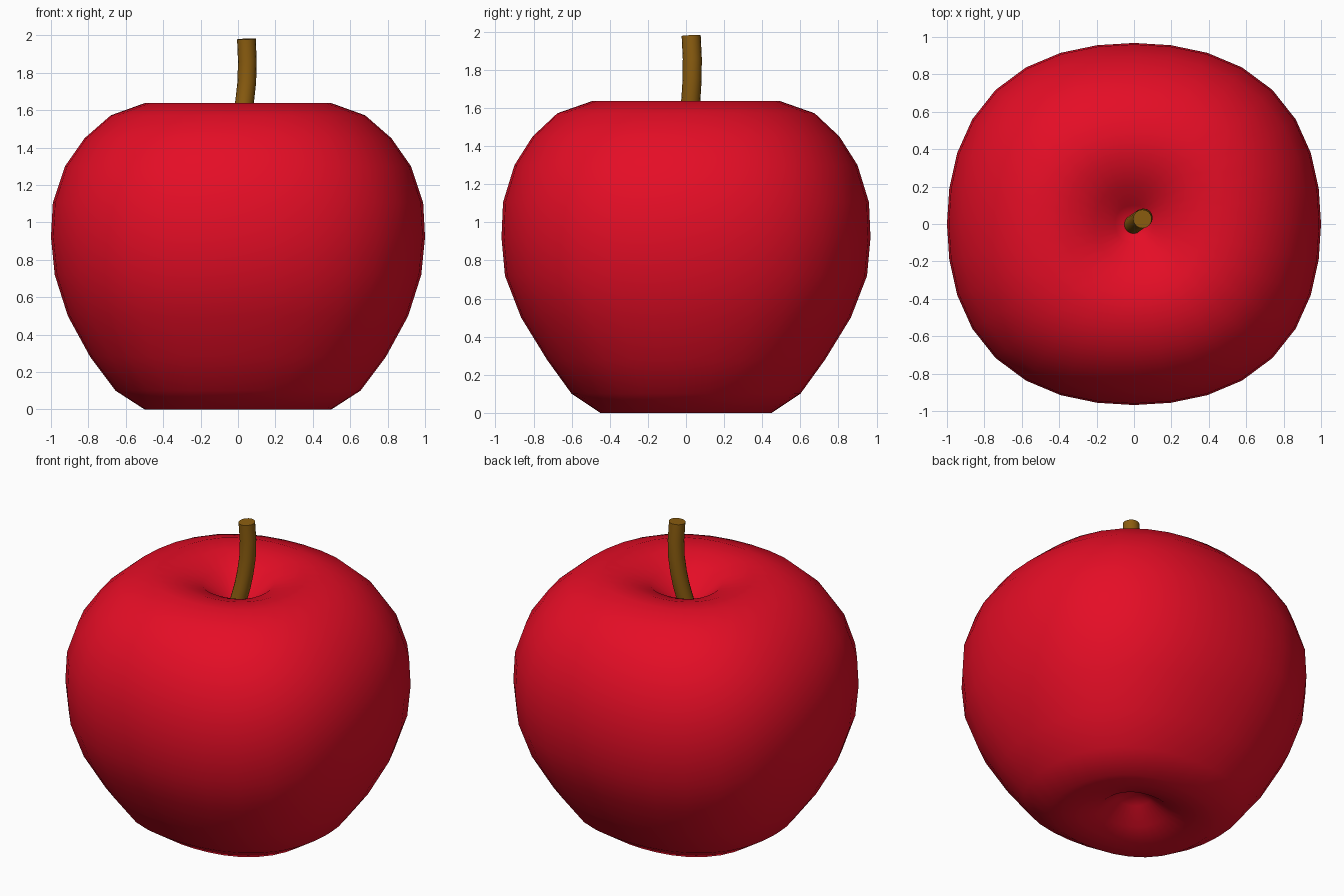
import bpy, bmesh, math
from mathutils import Vector

if "Cube" in bpy.data.objects:
    bpy.data.objects.remove(bpy.data.objects["Cube"])


def material(name, rgb):
    m = bpy.data.materials.new(name)
    m.diffuse_color = (*rgb, 1)
    m.use_nodes = True
    m.node_tree.nodes["Principled BSDF"].inputs["Base Color"].default_value = m.diffuse_color
    return m


def loft(name, rings, mat, start=None, end=None):
    """Skin rings (bottom to top); close the ends with a pole or a flat cap."""
    bm = bmesh.new()
    rows = [[bm.verts.new(p) for p in ring] for ring in rings]
    n = len(rows[0])
    for a, b in zip(rows, rows[1:]):
        for i in range(n):
            j = (i + 1) % n
            bm.faces.new((a[i], a[j], b[j], b[i]))
    for row, pole in ((rows[0], start), (rows[-1], end)):
        if pole is None:
            bm.faces.new(row)
        else:
            v = bm.verts.new(pole)
            for i in range(n):
                bm.faces.new((row[i], row[(i + 1) % n], v))
    bmesh.ops.recalc_face_normals(bm, faces=bm.faces[:])
    me = bpy.data.meshes.new(name)
    bm.to_mesh(me)
    bm.free()
    me.materials.append(mat)
    ob = bpy.data.objects.new(name, me)
    bpy.context.collection.objects.link(ob)
    return ob


def smooth(ob, angle):
    bpy.ops.object.select_all(action='DESELECT')
    ob.select_set(True)
    bpy.context.view_layer.objects.active = ob
    bpy.ops.object.shade_smooth_by_angle(angle=math.radians(angle))


red = material("apple red", (0.78, 0.004, 0.019))
brown = material("stem brown", (0.26, 0.11, 0.005))

# Fruit body: (half width x, half width y, height), bottom dimple to top dimple
profile = [
    (0.10, 0.09, 0.125), (0.21, 0.19, 0.045), (0.35, 0.31, 0.006),
    (0.50, 0.45, 0.0), (0.655, 0.60, 0.10), (0.79, 0.73, 0.28),
    (0.91, 0.865, 0.50), (0.98, 0.95, 0.72), (1.0, 0.968, 0.92),
    (0.99, 0.96, 1.105), (0.925, 0.90, 1.30), (0.82, 0.805, 1.45),
    (0.68, 0.675, 1.572), (0.50, 0.49, 1.637),
    (0.36, 0.355, 1.625), (0.21, 0.205, 1.572), (0.10, 0.10, 1.48),
]
SIDES = 32
body_rings = []
for rx, ry, z in profile:
    ring = []
    for i in range(SIDES):
        t = math.tau * i / SIDES
        k = 1 + 0.047 * math.sin(2 * t) ** 2      # slightly squared cross-section
        ring.append((rx * k * math.cos(t), ry * k * math.sin(t), z))
    body_rings.append(ring)
smooth(loft("apple_body", body_rings, red, (0, 0, 0.17), (0, 0, 1.42)), 180)

# Stem: round tube along a gently bent path
path = [Vector(p) for p in (
    (-0.02, -0.014, 1.36), (0.003, 0.002, 1.47), (0.022, 0.016, 1.56), (0.036, 0.026, 1.65),
    (0.047, 0.032, 1.75), (0.05, 0.033, 1.86), (0.045, 0.027, 1.98))]
stem_rings = []
for i, p in enumerate(path):
    d = (path[min(i + 1, len(path) - 1)] - path[max(i - 1, 0)]).normalized()
    u = Vector((0, 1, 0)).cross(d).normalized()
    v = d.cross(u)
    stem_rings.append([p + 0.05 * (u * math.cos(math.tau * k / 16) + v * math.sin(math.tau * k / 16))
                       for k in range(16)])
smooth(loft("stem", stem_rings, brown), 40)
